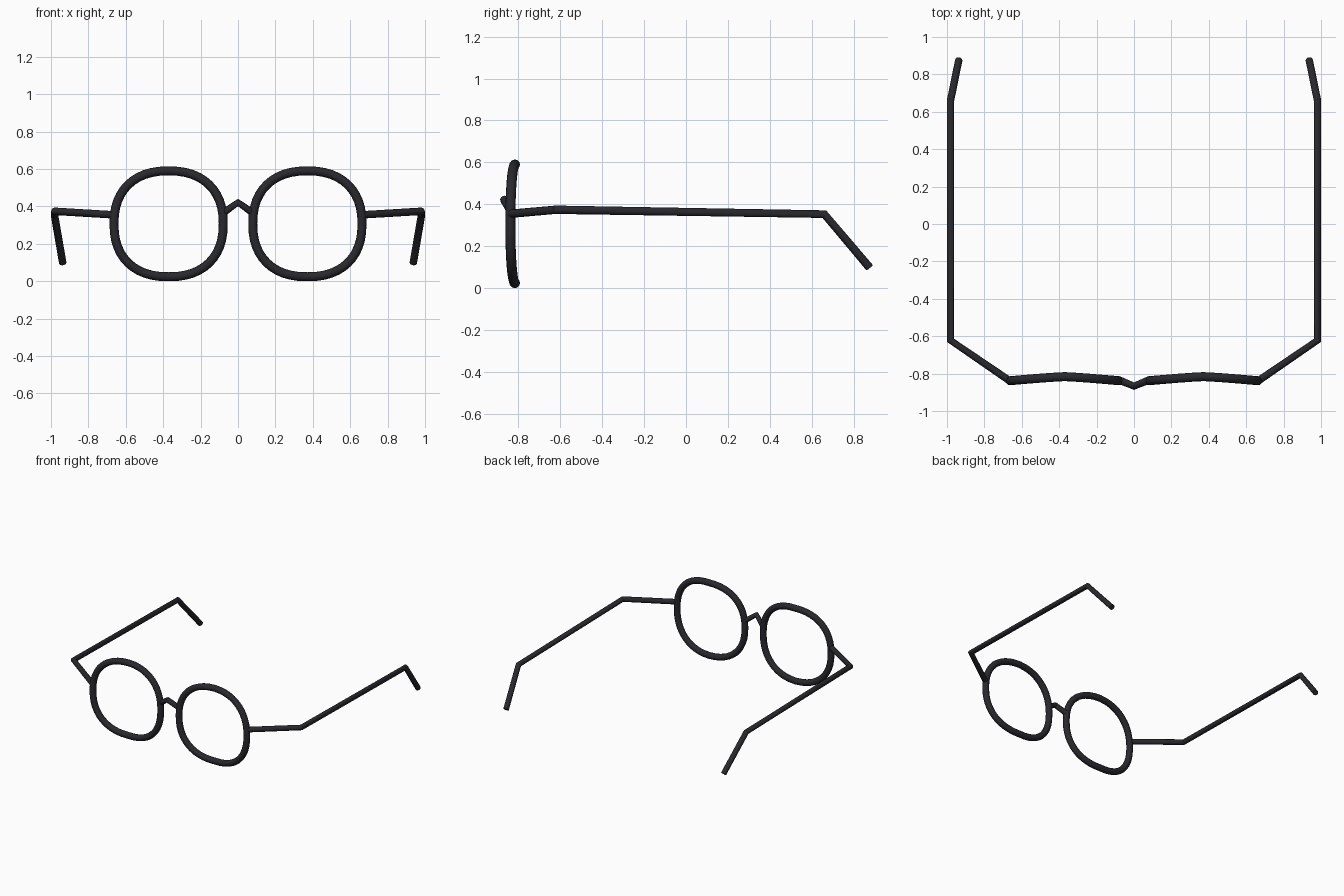
import bpy
import math

if "Cube" in bpy.data.objects:
    bpy.data.objects.remove(bpy.data.objects["Cube"])

black = bpy.data.materials.new("frame black")
black.diffuse_color = (0.022, 0.021, 0.027, 1.0)
black.use_nodes = True
black.node_tree.nodes["Principled BSDF"].inputs["Base Color"].default_value = black.diffuse_color


def tube(name, points, radius, closed=False):
    """Sweep a round section along a path and turn it into a mesh."""
    curve = bpy.data.curves.new(name, 'CURVE')
    curve.dimensions = '3D'
    curve.bevel_depth = radius
    curve.bevel_resolution = 4
    curve.use_fill_caps = not closed
    spline = curve.splines.new('POLY')
    spline.points.add(len(points) - 1)
    for p, co in zip(spline.points, points):
        p.co = (*co, 1.0)
    spline.use_cyclic_u = closed
    spline.use_smooth = True
    obj = bpy.data.objects.new(name, curve)
    bpy.context.collection.objects.link(obj)
    bpy.ops.object.select_all(action='DESELECT')
    obj.select_set(True)
    bpy.context.view_layer.objects.active = obj
    bpy.ops.object.convert(target='MESH')
    obj = bpy.context.object
    obj.data.materials.clear()
    obj.data.materials.append(black)
    bpy.ops.object.shade_smooth_by_angle(angle=math.radians(40))
    return obj


def rim_path(side, count=48, power=2 / 2.3):
    """Slightly squared ring, bowed back at its top and bottom."""
    path = []
    for i in range(count):
        a = 2 * math.pi * i / count
        u = math.copysign(abs(math.cos(a)) ** power, math.cos(a))
        v = math.copysign(abs(math.sin(a)) ** power, math.sin(a))
        y = -0.838 + 0.022 * (1 - abs(u) ** 1.2)
        path.append((side * 0.371 + 0.292 * u, y, 0.307 + 0.283 * v))
    return path


for side, label in ((-1, "left"), (1, "right")):
    # Lens rim
    tube(label + "_rim", rim_path(side), 0.024, closed=True)
    # Temple arm with hinge bend and ear hook
    arm = [(0.665, -0.838, 0.355), (0.981, -0.622, 0.374),
           (0.981, 0.66, 0.353), (0.937, 0.876, 0.098)]
    tube(label + "_arm", [(side * x, y, z) for x, y, z in arm], 0.02)

# Nose bridge
tube("bridge", [(-0.075, -0.836, 0.368), (0, -0.867, 0.421),
                (0.075, -0.836, 0.368)], 0.02)
